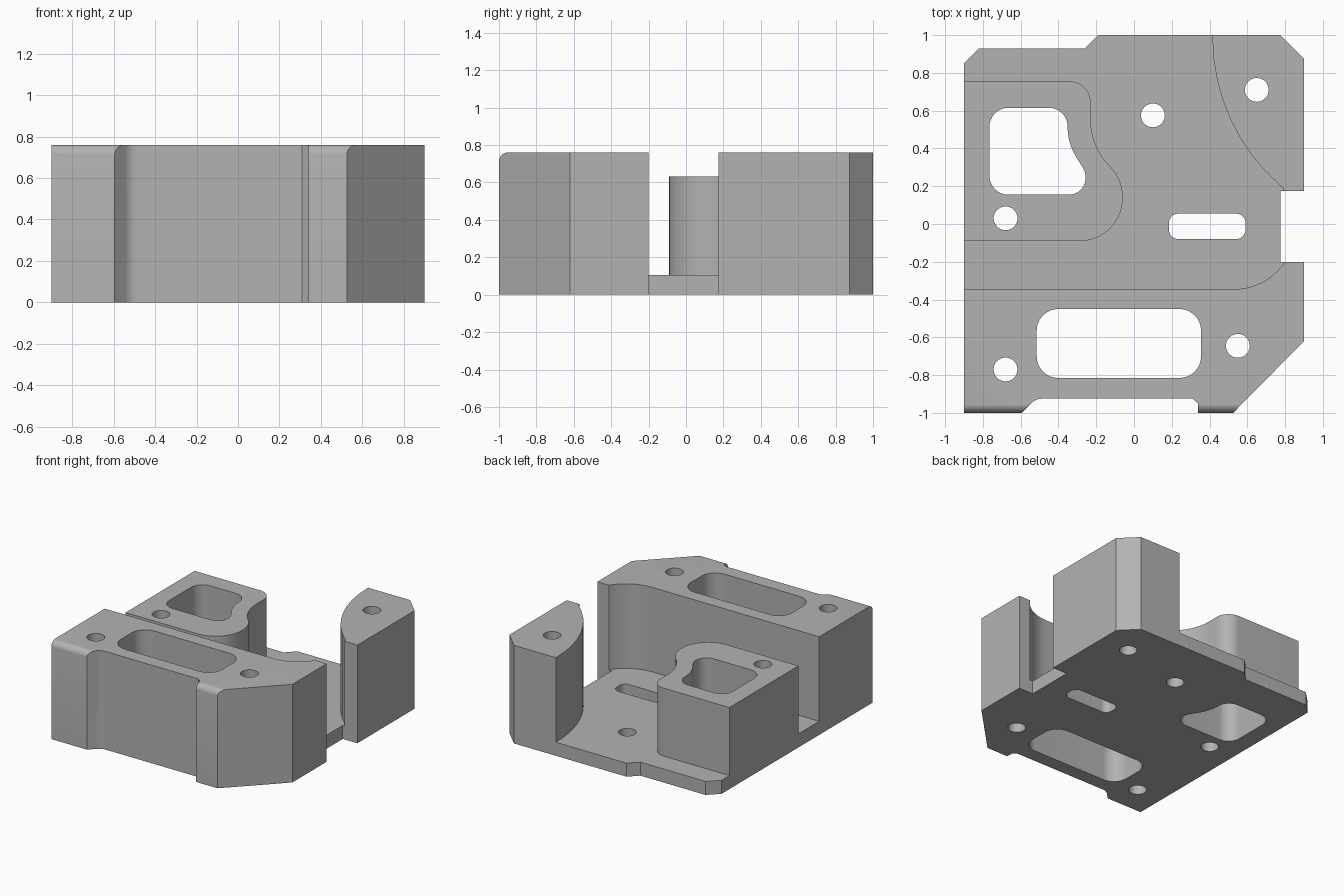
import bpy, bmesh, math
from mathutils import Vector, Matrix

cube = bpy.data.objects.get("Cube")
if cube:
    bpy.data.objects.remove(cube, do_unlink=True)

HEIGHT, FLOOR, ISLAND_TOP = 0.76, 0.105, 0.632

grey = bpy.data.materials.new("machined grey")
grey.use_nodes = True
COLOUR = (0.45, 0.45, 0.45, 1)
grey.diffuse_color = COLOUR
grey.node_tree.nodes["Principled BSDF"].inputs["Base Color"].default_value = COLOUR


def rounded(points):
    """Closed outline; a third value on a point is its fillet radius."""
    out = []
    for i, p in enumerate(points):
        c = Vector(p[:2])
        if len(p) < 3:
            out.append(c)
            continue
        a = (Vector(points[i - 1][:2]) - c).normalized()
        b = (Vector(points[(i + 1) % len(points)][:2]) - c).normalized()
        half = a.angle(b) / 2
        centre = c + (a + b).normalized() * p[2] / math.sin(half)
        start = c + a * p[2] / math.tan(half) - centre
        end = c + b * p[2] / math.tan(half) - centre
        sweep = math.atan2(start.cross(end), start.dot(end))
        steps = max(4, int(abs(sweep) / math.radians(6)))
        for k in range(steps + 1):
            out.append(centre + Matrix.Rotation(sweep * k / steps, 2) @ start)
    return out


def prism(name, outline, low, high, along_x=False):
    """Extrude an outline upwards, or a (y, z) outline along x."""
    bm = bmesh.new()
    place = (lambda p: (low, p.x, p.y)) if along_x else (lambda p: (p.x, p.y, low))
    face = bm.faces.new([bm.verts.new(place(p)) for p in outline])
    new = bmesh.ops.extrude_face_region(bm, geom=[face])["geom"]
    d = high - low
    bmesh.ops.translate(bm, vec=(d, 0, 0) if along_x else (0, 0, d),
                        verts=[g for g in new if isinstance(g, bmesh.types.BMVert)])
    bmesh.ops.recalc_face_normals(bm, faces=bm.faces)
    mesh = bpy.data.meshes.new(name)
    bm.to_mesh(mesh)
    bm.free()
    mesh.materials.append(grey)
    ob = bpy.data.objects.new(name, mesh)
    bpy.context.collection.objects.link(ob)
    return ob


def box(x0, x1, y0, y1, r):
    return rounded([(x0, y0, r), (x1, y0, r), (x1, y1, r), (x0, y1, r)])


# Full-height body with chamfered corners, front recess and side notch
body = prism("machined_block", rounded([
    (-0.9, -1), (-0.595, -1), (-0.52, -0.925, 0.08), (0.31, -0.925),
    (0.34, -0.95), (0.34, -1), (0.525, -1), (0.9, -0.62),
    (0.9, -0.2), (0.775, -0.2), (0.775, 0.175), (0.9, 0.175),
    (0.9, 0.875), (0.775, 1), (-0.19, 1), (-0.26, 0.93),
    (-0.82, 0.93), (-0.9, 0.85)]), 0, HEIGHT)

cutters = []

# Open floor that wraps around the island and the rear corner post
cutters.append(prism("floor_cutter", rounded([
    (-1.1, -0.345), (0.704, -0.345, 0.324), (0.81, -0.185), (0.85, -0.1),
    (0.79, 0.1), (0.79, 0.19), (0.415, 0.505, 1.04), (0.415, 1.1),
    (-1.1, 1.1), (-1.1, 0.755), (-0.23, 0.755, 0.11), (-0.23, 0.41, 0.35),
    (-0.06, 0.238, 0.23), (-0.06, -0.09, 0.227), (-1.1, -0.09)]), FLOOR, 1))

# Lower top of the island
cutters.append(prism("island_top_cutter", [Vector(p) for p in (
    (-1.1, -0.2), (0, -0.2), (0, 0.84), (-1.1, 0.84))], ISLAND_TOP, 1))

# Rounded upper front edge
cutters.append(prism("front_edge_cutter", rounded([
    (-1.1, 0.9), (-1.1, 0.69), (-1.0005, 0.69), (-1.0005, HEIGHT + 0.0005, 0.05),
    (-0.9, HEIGHT + 0.0005), (-0.9, 0.9)]), -1.2, 1.2, along_x=True))

# Through pockets and slot
pockets = {
    "front_pocket_cutter": box(-0.515, 0.355, -0.815, -0.45, 0.115),
    "slot_cutter": box(0.185, 0.59, -0.08, 0.055, 0.05),
    "island_pocket_cutter": rounded([
        (-0.765, 0.155, 0.1), (-0.257, 0.155, 0.088), (-0.257, 0.275, 0.09),
        (-0.352, 0.43, 0.3), (-0.352, 0.615, 0.098), (-0.765, 0.615, 0.1)]),
}
for name, outline in pockets.items():
    cutters.append(prism(name, outline, -0.2, 1))

# Bolt holes
for x, y in ((0.65, 0.71), (0.1, 0.575), (-0.68, 0.03), (-0.68, -0.77), (0.55, -0.645)):
    ring = [Vector((x + 0.063 * math.cos(a), y + 0.063 * math.sin(a)))
            for a in (math.tau * k / 40 for k in range(40))]
    cutters.append(prism("hole_cutter", ring, -0.2, 1))

# Apply every cut, then drop the cutters
bpy.ops.object.select_all(action='DESELECT')
bpy.context.view_layer.objects.active = body
body.select_set(True)
for cutter in cutters:
    cutter.hide_render = True
    mod = body.modifiers.new("cut", 'BOOLEAN')
    mod.operation = 'DIFFERENCE'
    mod.solver = 'EXACT'
    mod.object = cutter
    bpy.ops.object.modifier_apply(modifier=mod.name)
    bpy.data.objects.remove(cutter, do_unlink=True)

bpy.ops.object.shade_smooth_by_angle(angle=math.radians(20))
